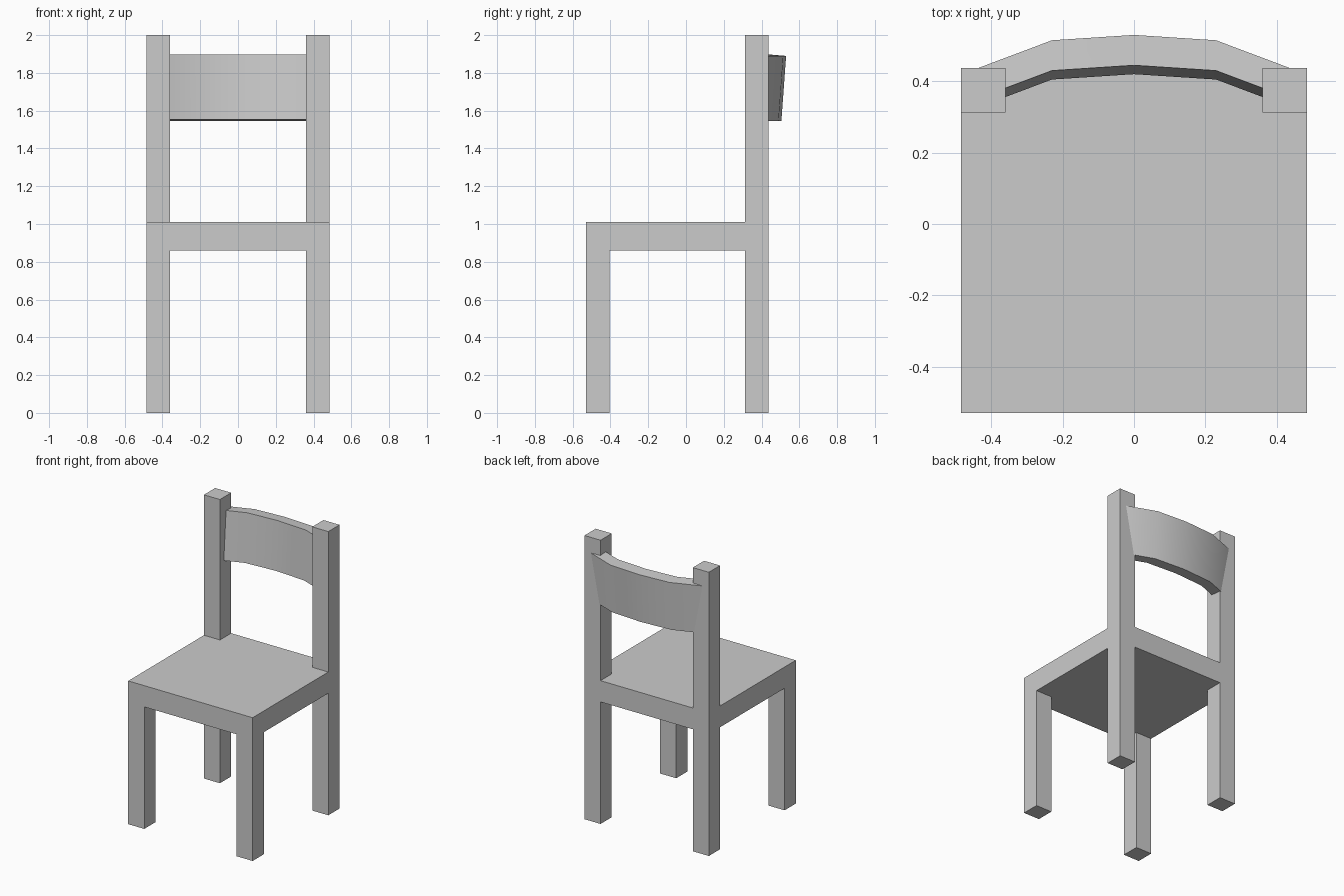
import bpy, bmesh

if "Cube" in bpy.data.objects:
    bpy.data.objects.remove(bpy.data.objects["Cube"])

W, LEG = 0.485, 0.125
Y0, Y1 = -0.53, 0.438
Z_SEAT_LOW, Z_SEAT_TOP, Z_TOP = 0.86, 1.01, 2.0


def finish(bm, name):
    bmesh.ops.recalc_face_normals(bm, faces=bm.faces)
    mesh = bpy.data.meshes.new(name)
    bm.to_mesh(mesh)
    bm.free()
    obj = bpy.data.objects.new(name, mesh)
    bpy.context.collection.objects.link(obj)
    return obj


# Seat, legs and back posts: one continuous frame of stacked cells
xs = [-W, -W + LEG, W - LEG, W]
ys = [Y0, Y0 + LEG, Y1 - LEG, Y1]
zs = [0, Z_SEAT_LOW, Z_SEAT_TOP, Z_TOP]


def solid(i, j, k):
    if not all(0 <= n <= 2 for n in (i, j, k)):
        return False
    corner = i != 1 and j != 1
    return k == 1 or (corner and (k == 0 or j == 2))


bm = bmesh.new()
for i in range(3):
    for j in range(3):
        for k in range(3):
            if not solid(i, j, k):
                continue
            for axis in range(3):
                for side in (0, 1):
                    near = [i, j, k]
                    near[axis] += 2 * side - 1
                    if solid(*near):
                        continue
                    quad = []
                    for u, v in ((0, 0), (1, 0), (1, 1), (0, 1)):
                        c = [i, j, k]
                        c[axis] += side
                        c[(axis + 1) % 3] += u
                        c[(axis + 2) % 3] += v
                        quad.append(bm.verts.new((xs[c[0]], ys[c[1]], zs[c[2]])))
                    bm.faces.new(quad)
bmesh.ops.remove_doubles(bm, verts=bm.verts, dist=0.0001)
finish(bm, "seat_frame")

# Curved back slat, leaning back, ends sunk into the posts
path = [(-0.44, 0.436), (-0.23, 0.515), (0, 0.53), (0.23, 0.515), (0.44, 0.436)]
section = [(0, 1.89), (-0.085, 1.897), (-0.11, 1.553), (-0.025, 1.546)]
bm = bmesh.new()
rings = [[bm.verts.new((x, y + dy, z)) for dy, z in section] for x, y in path]
for a, b in zip(rings, rings[1:]):
    for n in range(4):
        m = (n + 1) % 4
        bm.faces.new((a[n], a[m], b[m], b[n]))
bm.faces.new(rings[0])
bm.faces.new(rings[-1])
slat = finish(bm, "back_slat")
bpy.context.view_layer.objects.active = slat
slat.select_set(True)
bpy.ops.object.shade_smooth_by_angle()
